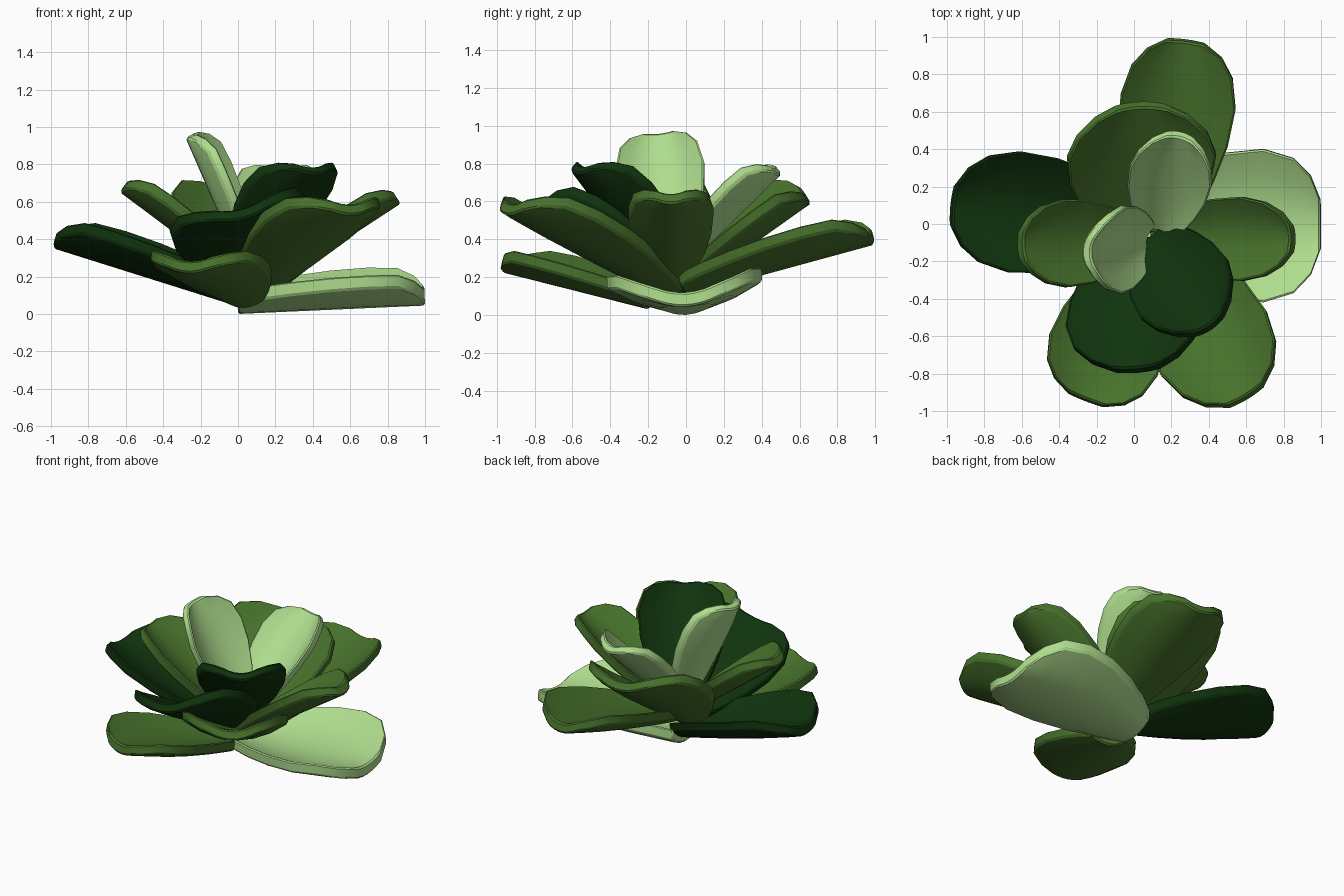
import bpy
from mathutils import Vector, Matrix
from math import radians

if "Cube" in bpy.data.objects:
    bpy.data.objects.remove(bpy.data.objects["Cube"])

def material(name, color):
    m = bpy.data.materials.new(name)
    m.diffuse_color = (*color, 1)
    m.use_nodes = True
    m.node_tree.nodes["Principled BSDF"].inputs["Base Color"].default_value = m.diffuse_color
    return m

LIGHT = material("light_green", (0.43, 0.73, 0.27))
MID = material("mid_green", (0.064, 0.17, 0.025))
DARK = material("dark_green", (0.005, 0.033, 0.004))

# leaf outline: (distance along leaf, share of half width, share of rim lift)
OUTLINE = [(0, .38, .5), (.12, .57, .7), (.3, .79, .87), (.5, .95, 1),
           (.7, 1, 1.05), (.86, .88, 1), (.95, .65, .65), (1, .32, .2)]
COLS = 7

def leaf(name, base, tip, half_width, mat, cup=.11, thick=.065, roll=0):
    """Cupped leaf from base to tip, thickened on its upper side."""
    base, tip = Vector(base), Vector(tip)
    length = (tip - base).length
    axis = (tip - base).normalized()
    side = axis.cross(Vector((0, 0, 1))).normalized()
    side = Matrix.Rotation(radians(roll), 3, axis) @ side
    normal = side.cross(axis)
    rows, n = len(OUTLINE), len(OUTLINE) * COLS
    verts, faces = [], []
    # lower and upper skins
    for height in (0, thick):
        for u, w, lift in OUTLINE:
            for j in range(COLS):
                v = 2 * j / (COLS - 1) - 1
                verts.append(base + axis * length * u + side * half_width * w * v
                             + normal * (cup * lift * v * v + height))
    for i in range(rows - 1):
        for j in range(COLS - 1):
            a = i * COLS + j
            quad = (a, a + 1, a + COLS + 1, a + COLS)
            faces.append(quad[::-1])
            faces.append(tuple(k + n for k in quad))
    # rim wall
    rim = (list(range(COLS)) + [i * COLS + COLS - 1 for i in range(1, rows)]
           + [(rows - 1) * COLS + j for j in range(COLS - 2, -1, -1)]
           + [i * COLS for i in range(rows - 2, 0, -1)])
    for a, b in zip(rim, rim[1:] + rim[:1]):
        faces.append((a, b, b + n, a + n))
    me = bpy.data.meshes.new(name)
    me.from_pydata(verts, [], faces)
    ob = bpy.data.objects.new(name, me)
    bpy.context.collection.objects.link(ob)
    me.materials.append(mat)
    bev = ob.modifiers.new("soft_rim", 'BEVEL')
    bev.width, bev.segments, bev.limit_method = .01, 1, 'ANGLE'
    bev.angle_limit = radians(50)
    bpy.ops.object.select_all(action='DESELECT')
    bpy.context.view_layer.objects.active = ob
    ob.select_set(True)
    bpy.ops.object.shade_smooth_by_angle(angle=radians(35))

# outer ring
leaf("outer_leaf_right", (0, 0, 0), (1, 0, .045), .41, LIGHT, .12, .075, roll=3)
leaf("outer_leaf_left", (0, 0, .04), (-.985, .1, .35), .325, DARK, .13)
leaf("outer_leaf_back", (.15, 0, .1), (.28, .99, .37), .31, MID, .12)
leaf("outer_leaf_front_left", (.03, -.2, .03), (-.26, -.95, .22), .31, MID, .09)
leaf("outer_leaf_front_right", (.1, -.1, .08), (.61, -.94, .53), .33, MID, .11)

# middle ring
leaf("middle_leaf_back", (0, 0, .12), (.03, .66, .59), .40, MID, .13, roll=8)
leaf("middle_leaf_right", (.12, -.08, .1), (.87, -.08, .59), .225, MID, .09)
leaf("middle_leaf_left", (0, -.08, .18), (-.63, -.12, .65), .235, MID, .08)
leaf("middle_leaf_front", (.06, -.1, .13), (.03, -.8, .51), .375, DARK, .11, roll=16)

# inner ring
leaf("inner_leaf_front", (.1, -.1, .2), (.42, -.57, .75), .28, DARK, .11, .055)
leaf("inner_leaf_back", (.14, 0, .25), (.25, .5, .74), .225, LIGHT, .1, .055)
leaf("inner_leaf_left", (.02, -.09, .25), (-.28, -.14, .94), .235, LIGHT, .1, .055, roll=-14)
